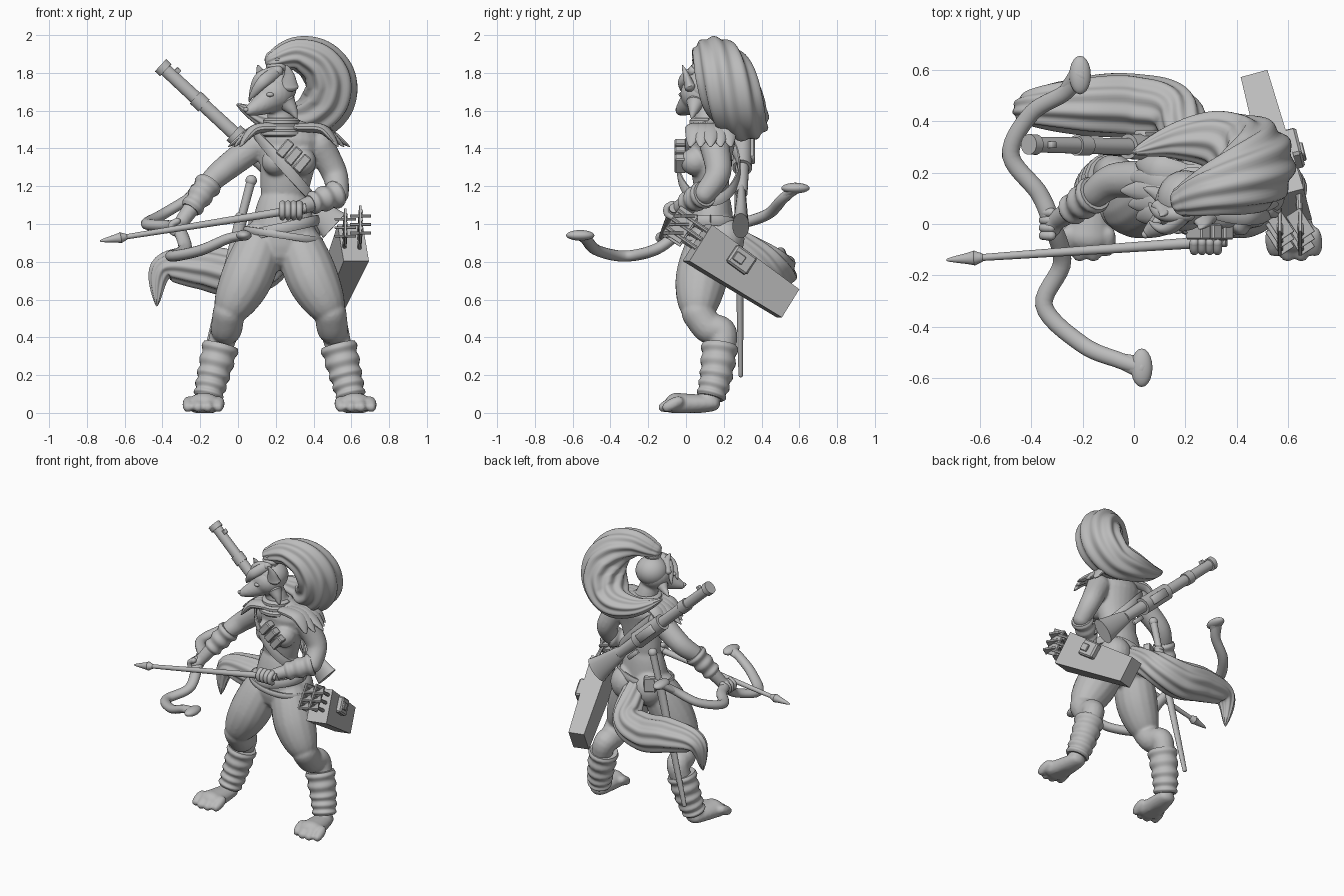
import bpy
import bmesh
from math import sin, cos, pi, radians
from mathutils import Vector, Euler, Matrix

if "Cube" in bpy.data.objects:
    bpy.data.objects.remove(bpy.data.objects["Cube"])

grey = bpy.data.materials.new("plain grey")
grey.use_nodes = True
grey.diffuse_color = (.5, .5, .5, 1)
grey.node_tree.nodes["Principled BSDF"].inputs["Base Color"].default_value = grey.diffuse_color

AXIS_X, AXIS_Y, AXIS_Z = Matrix.Identity(3)
SIDES = (-1, 1)
MIDDLE = .22
bm = bmesh.new()


def spline(joints, t):
    """Point at fraction t of a smooth curve through the joints."""
    spans = len(joints) - 1
    i = min(int(t * spans), spans - 1)
    f = t * spans - i
    before, here, there, after = (joints[min(max(j, 0), spans)] for j in range(i - 1, i + 3))
    leave, arrive = (there - before) / 2, (after - here) / 2
    gap = there - here
    return here + f * (leave + f * (3 * gap - 2 * leave - arrive + f * (leave + arrive - 2 * gap)))


def limb(joints, start, end, bulge=0, flat=1, ref=AXIS_Y, sides=16, steps=24,
         lobes=0, ripples=0, rounded=True):
    """Sweep an ellipse whose radius runs from start to end, swelling midway."""
    joints = [Vector(joint) for joint in joints]
    spine = [spline(joints, n / steps) for n in range(steps + 1)]
    frames = []
    for n, centre in enumerate(spine):
        t = n / steps
        tangent = (spine[min(n + 1, steps)] - spine[max(n - 1, 0)]).normalized()
        radius = start + (end - start) * t + bulge * sin(pi * t)
        frames.append((centre, tangent, radius - .005 * cos(2 * pi * ripples * t) * (ripples > 0)))
    if rounded:
        tilts = [radians(angle) for angle in (80, 50, 25)]
        thin = min(flat, 1)
        centre, tangent, r = frames[0]
        head = [(centre - tangent * r * thin * sin(a), tangent, r * cos(a)) for a in tilts]
        centre, tangent, r = frames[-1]
        tail = [(centre + tangent * r * thin * sin(a), tangent, r * cos(a)) for a in reversed(tilts)]
        frames = head + frames + tail
    rings = []
    for n, (centre, tangent, radius) in enumerate(frames):
        up = (ref - tangent * ref.dot(tangent)).normalized()
        across = tangent.cross(up)
        ring = []
        for k in range(sides):
            a = 2 * pi * (k + .5) / sides
            groove = 1 + .07 * sin(lobes * a + n * .08) * (lobes > 0)
            spot = centre + (across * cos(a) + up * flat * sin(a)) * radius * groove
            spot.z = max(spot.z, 0)
            ring.append(bm.verts.new(spot))
        rings.append(ring)
    for low, high in zip(rings, rings[1:]):
        for k in range(sides):
            n = (k + 1) % sides
            bm.faces.new((low[k], low[n], high[n], high[k]))
    bm.faces.new(rings[0])
    bm.faces.new(rings[-1])


def mirrored(side, joints):
    return [(MIDDLE + side * x, y, z) for x, y, z in joints]


def ball(place, size):
    matrix = Matrix.LocRotScale(Vector(place), None, Vector(size))
    bmesh.ops.create_uvsphere(bm, u_segments=20, v_segments=14, radius=1, matrix=matrix)


def box(place, size, turn=(0, 0, 0)):
    turn = Euler([radians(angle) for angle in turn])
    made = bmesh.ops.create_cube(bm, size=1, matrix=Matrix.LocRotScale(Vector(place), turn, Vector(size)))
    edges = {edge for vert in made["verts"] for edge in vert.link_edges}
    bmesh.ops.bevel(bm, geom=list(edges), offset=min(size) / 8, segments=1, affect='EDGES')


def hoop(centre, wide, deep, drop, thick, tall):
    angles = [pi * n / 8 for n in range(17)]
    path = [Vector(centre) + Vector((wide * cos(a), deep * sin(a), -drop * cos(a))) for a in angles]
    limb(path, thick, thick, flat=tall / thick, ref=AXIS_Z, sides=8, steps=48, rounded=False)


def finish(name, flat=False, fuse=False):
    bmesh.ops.recalc_face_normals(bm, faces=bm.faces)
    mesh = bpy.data.meshes.new(name)
    bm.to_mesh(mesh)
    bm.clear()
    mesh.materials.append(grey)
    obj = bpy.data.objects.new(name, mesh)
    bpy.context.collection.objects.link(obj)
    if fuse:
        remesh = obj.modifiers.new("fuse", 'REMESH')
        remesh.mode = 'VOXEL'
        remesh.voxel_size = .01
        remesh.use_smooth_shade = True
        obj.modifiers.new("soften", 'SMOOTH').iterations = 4
    elif not flat:
        bpy.ops.object.select_all(action='DESELECT')
        obj.select_set(True)
        bpy.context.view_layer.objects.active = obj
        bpy.ops.object.shade_smooth_by_angle(angle=radians(45))


# Shared joints
left_elbow, left_hand = Vector((.53, .1, 1.16)), Vector((.28, -.07, 1.07))
right_elbow, right_hand = Vector((-.15, .12, 1.22)), Vector((-.32, 0, .98))
waist = (.24, .14, 1.15)
knee, calf, ankle = (.27, .06, .53), (.3, .2, .4), (.38, .13, .08)

# Body: torso, limbs, feet and head fused into one skin
limb([(.24, .13, .88), (.24, .13, 1), waist], .17, .12, bulge=.02, flat=.75, sides=24)
limb([waist, (.26, .13, 1.3), (.27, .14, 1.44)], .12, .17, flat=.72, sides=24)
limb([(.25, .13, 1.44), (MIDDLE, .11, 1.6)], .09, .065)
for side in SIDES:
    ball((.27 + side * .07, .05, 1.33), (.075, .08, .075))
    ball((.24 + side * .09, .2, .92), (.11, .11, .12))
    limb(mirrored(side, [(.1, .13, .9), (.18, .08, .7), knee]), .12, .085, bulge=.035)
    limb(mirrored(side, [knee, (.28, .12, .45), calf, ankle]), .085, .055, bulge=.01)
    limb(mirrored(side, [(.38, .14, .05), (.4, -.05, .045)]), .06, .09, flat=.7, ref=AXIS_Z)
    for k in range(4):
        spread = side * (k - 1.5) * .053
        reach = -.1 - .02 * (k in (1, 2))
        limb(mirrored(side, [(.4 + spread, -.04, .06), (.405 + spread, reach, .03)]),
             .03, .028, bulge=.004, sides=10, ref=AXIS_Z)
limb([(.43, .15, 1.42), (.51, .17, 1.27), left_elbow], .08, .058)
limb([left_elbow, left_hand], .058, .035)
limb([(.1, .17, 1.42), (-.07, .17, 1.29), right_elbow], .08, .058)
limb([right_elbow, right_hand], .058, .035)
ball(left_hand, (.065, .04, .045))
ball(right_hand, (.04, .055, .05))
ball((.19, .08, 1.69), (.11, .11, .1))
limb([(.18, .06, 1.67), (.12, .01, 1.63), (.06, -.03, 1.6)], .085, .028)
finish("body", fuse=True)

# Fingers curled round the arrow and the bow
for hand, along, outward in ((left_hand, AXIS_X, -AXIS_Y), (right_hand, AXIS_Y, -AXIS_X)):
    for k in range(4):
        knuckle = hand + along * (k - 1.5) * .03
        curl = [knuckle + (outward * cos(a) + AXIS_Z * sin(a)) * .035 for a in (1.5, .5, -.5, -1.5)]
        limb(curl, .019, .016, sides=10, ref=along)
finish("fingers")

# Face: ears, cheek tufts, nose and eyes
for x, y in ((.27, .02), (.12, .07)):
    limb([(x, y, 1.73), (x, y - .02, 1.79), (x - .015, y - .04, 1.84)], .052, .004, flat=.6)
limb([(.26, .05, 1.64), (.29, .04, 1.6), (.31, .03, 1.56)], .05, .004)
limb([(.13, .1, 1.65), (.09, .12, 1.62), (.04, .14, 1.59)], .05, .004)
finish("ears_and_cheeks")
ball((.045, -.04, 1.605), (.016, .016, .013))
ball((.09, .01, 1.69), (.018, .018, .012))
ball((.17, -.025, 1.685), (.02, .014, .012))
finish("nose_and_eyes")

# Hair: cap, fringe, tie and the great swept ponytail
crown = (.21, .04, 1.81)
ball((.2, .1, 1.72), (.11, .11, .1))
limb([crown, (.13, -.02, 1.75), (.06, .01, 1.66)], .03, .004, bulge=.015, flat=.7)
limb([crown, (.11, .04, 1.77), (.06, .08, 1.65)], .03, .004, bulge=.01)
finish("hair_cap")
limb([(.2, .08, 1.78), (.21, .09, 1.88)], .055, .05, ripples=3)
finish("hair_tie")
sweep = [radians(angle) for angle in range(125, -100, -36)]
curve = [(.3 + .19 * cos(a), .09 + .04 * n, 1.72 + .18 * sin(a)) for n, a in enumerate(sweep)]
limb(curve + [(.14, .32, 1.56), (0, .28, 1.63)], .05, .008, bulge=.105, flat=1.15,
     sides=72, steps=60, lobes=9)
finish("ponytail")

# Bushy tail
limb([(.24, .2, .95), (.17, .42, .79), (0, .46, .74), (-.2, .46, .77), (-.4, .45, .76), (-.43, .42, .57)],
     .06, .006, bulge=.085, sides=72, steps=48, lobes=9)
finish("tail")

# Collar and fanned shoulder mantle
for k in range(3):
    hoop((.23, .12, 1.48 + k * .03), .1 - k * .012, .1 - k * .01, 0, .024, .022)
finish("collar")
for side in SIDES:
    for k in range(-2, 3):
        fan = k * .03
        limb([(.27 + side * .04, .12 + fan, 1.51), (.27 + side * .18, .13 + fan * 1.4, 1.5),
              (.27 + side * (.32 - abs(fan)), .13 + fan * 1.8, 1.41)],
             .04, .006, bulge=.03, flat=.5, ref=AXIS_Z, sides=12)
finish("shoulder_mantle")

# Wrapped shins and forearms
for side in SIDES:
    limb(mirrored(side, [(.31, .18, .36), (.35, .16, .2), ankle]), .098, .074, ripples=5, steps=48, rounded=False)
finish("leg_wraps")
for elbow, hand in ((left_elbow, left_hand), (right_elbow, right_hand)):
    limb([elbow, elbow.lerp(hand, .6)], .074, .054, ripples=3, steps=36, rounded=False)
finish("bracers")

# Chest strap with pouches, and hip belts with a back pouch
hoop((.25, .12, 1.3), .16, .16, .18, .01, .03)
finish("chest_strap")
for k in range(3):
    box((.25 + k * .045, -.03, 1.4 - k * .04), (.05, .06, .1), (0, 40, 0))
finish("strap_pouches", flat=True)
hoop((.24, .13, .98), .18, .145, -.04, .012, .03)
hoop((.24, .13, .94), .2, .155, .03, .012, .02)
finish("belts")
box((.1, .27, .99), (.08, .05, .1), (0, 0, 30))
finish("back_pouch", flat=True)

# Quiver with a side pouch and fletched arrows
limb([(.61, .06, .9), (.48, .54, .58)], .098, .076, flat=1.65, ref=AXIS_Z, sides=4, steps=1, rounded=False)
box((.61, .29, .81), (.08, .13, .11), (-35, 0, 14))
box((.65, .28, .82), (.03, .06, .05), (-35, 0, 14))
finish("quiver", flat=True)
for row in range(2):
    for k in range(3):
        base = Vector((.56 + row * .08, .1 + k * .03, .84 + k * .045))
        nock = base + Vector((.01, -.2, .12 + row * .02))
        limb([base, nock], .012, .012, sides=8, steps=1, rounded=False)
        for roll in (0, 90):
            box(base.lerp(nock, .8), (.014, .11, .065), (-33, roll, 0))
finish("quiver_arrows", flat=True)

# Long gun slung across the back: barrel, bands, breech, grip and butt
muzzle, butt = Vector((-.41, .31, 1.84)), Vector((.51, .29, .99))
for begin, stop, thin, thick in ((0, .5, .034, .038), (0, .03, .045, .045), (.2, .25, .044, .044),
                                 (.42, .64, .055, .058), (.6, .8, .042, .035), (.77, 1, .035, .09)):
    limb([muzzle.lerp(butt, begin), muzzle.lerp(butt, stop)], thin, thick,
         flat=.9 if thick < .08 else .5, rounded=False)
box(muzzle.lerp(butt, .53) + AXIS_Y * .04, (.16, .05, .06), (0, 43, 0))
box(muzzle.lerp(butt, .09) + AXIS_Z * .04, (.03, .025, .05), (0, 43, 0))
box(muzzle.lerp(butt, .68) - AXIS_Z * .08, (.1, .02, .03), (0, 43, 0))
finish("long_gun")

# Sheathed sword hanging behind the right hip
pommel, guard, point = Vector((.07, .28, 1.23)), Vector((.02, .28, 1.04)), Vector((-.19, .29, .2))
ball(pommel, (.03, .03, .03))
limb([pommel, guard], .025, .022)
ball(guard, (.036, .03, .02))
limb([guard, point], .034, .016, flat=.75)
finish("sword")

# Recurve bow with paddle tips in the right hand
front_tip, back_tip = Vector((.03, -.56, .94)), Vector((-.21, .58, 1.19))
front_neck, back_neck = Vector((-.06, -.53, .92)), Vector((-.27, .51, 1.13))
limb([back_tip, back_neck, (-.4, .43, 1.05), (-.48, .27, 1), (-.37, .12, .99), right_hand, (-.28, -.15, .87),
      (-.35, -.32, .83), (-.2, -.47, .86), front_neck, front_tip],
     .03, .03, bulge=.006, flat=.85, ref=AXIS_Z, steps=66)
for neck, end in ((front_neck, front_tip), (back_neck, back_tip)):
    limb([neck, end], .028, .045, flat=.65, ref=AXIS_Z)
    ball(end, (.042, .075, .028))
finish("bow")

# Arrow held in the left hand
tip, end = Vector((-.73, -.14, .91)), Vector((.36, -.065, 1.085))
neck = tip.lerp(end, .1)
limb([tip, neck], .004, .03, rounded=False)
limb([neck, tip.lerp(end, .13)], .03, .014, rounded=False)
limb([neck, end], .013, .024, rounded=False)
finish("held_arrow")
bm.free()
